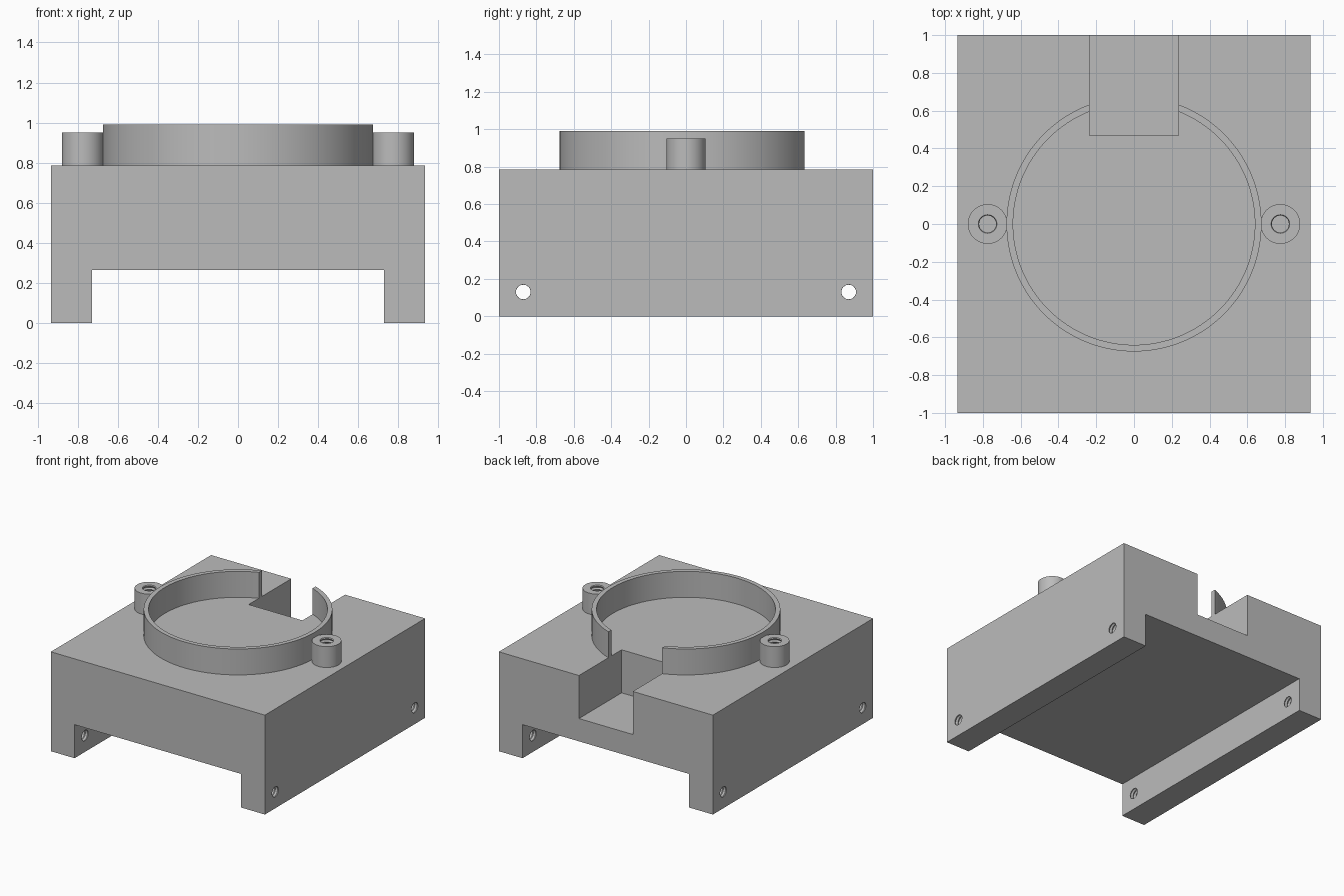
import bpy, bmesh, math
from mathutils import Matrix

cube = bpy.data.objects.get("Cube")
if cube:
    bpy.data.objects.remove(cube, do_unlink=True)

grey = bpy.data.materials.new("plain grey")
grey.use_nodes = True
colour = (0.5, 0.5, 0.5, 1)
grey.diffuse_color = colour
grey.node_tree.nodes["Principled BSDF"].inputs["Base Color"].default_value = colour

HALF_W, HALF_L, TOP = 0.935, 1.0, 0.785
LEG_IN, LEG_TOP = 0.728, 0.265
SLOT_W, SLOT_Y, SLOT_Z = 0.235, 0.468, 0.445
SINK = 0.01


def finish(name, bm):
    bmesh.ops.recalc_face_normals(bm, faces=bm.faces)
    mesh = bpy.data.meshes.new(name)
    bm.to_mesh(mesh)
    bm.free()
    mesh.materials.append(grey)
    ob = bpy.data.objects.new(name, mesh)
    bpy.context.collection.objects.link(ob)
    return ob


def prism(name, profile, y0, y1):
    """Extrude an x-z outline along y."""
    bm = bmesh.new()
    face = bm.faces.new([bm.verts.new((x, y0, z)) for x, z in profile])
    ext = bmesh.ops.extrude_face_region(bm, geom=[face])
    verts = [v for v in ext["geom"] if isinstance(v, bmesh.types.BMVert)]
    bmesh.ops.translate(bm, verts=verts, vec=(0, y1 - y0, 0))
    return finish(name, bm)


def lathe(name, profile, segments, matrix=Matrix(), closed=False):
    """Spin an r-z profile about z; an open profile is capped at both ends."""
    bm = bmesh.new()
    rings = []
    for r, z in profile:
        rings.append([bm.verts.new((r * math.cos(a), r * math.sin(a), z))
                      for a in (2 * math.pi * i / segments for i in range(segments))])
    pairs = list(zip(rings, rings[1:]))
    if closed:
        pairs.append((rings[-1], rings[0]))
    else:
        bm.faces.new(rings[0])
        bm.faces.new(rings[-1])
    for a, b in pairs:
        for i in range(segments):
            j = (i + 1) % segments
            bm.faces.new((a[i], a[j], b[j], b[i]))
    bmesh.ops.transform(bm, matrix=matrix, verts=bm.verts)
    return finish(name, bm)


def thread_cutter(name, minor, major, length, matrix, pitch=0.026):
    """Ribbed cylinder that leaves thread-like grooves in a hole."""
    turns = round(length / pitch)
    profile = []
    for i in range(turns):
        z = i * length / turns
        profile += [(minor, z), (major, z + length / turns / 2)]
    profile.append((minor, length))
    return lathe(name, profile, 24, matrix)


def cut(ob, cutters):
    bpy.context.view_layer.objects.active = ob
    for c in cutters:
        c.hide_render = True
        mod = ob.modifiers.new("cut", "BOOLEAN")
        mod.operation = "DIFFERENCE"
        mod.solver = "EXACT"
        mod.object = c
        bpy.ops.object.modifier_apply(modifier=mod.name)


def smooth(ob):
    bpy.ops.object.select_all(action="DESELECT")
    ob.select_set(True)
    bpy.context.view_layer.objects.active = ob
    bpy.ops.object.shade_smooth_by_angle(angle=math.radians(30))


# Block standing on two long side rails
half = [(HALF_W, TOP), (HALF_W, 0), (LEG_IN, 0), (LEG_IN, LEG_TOP)]
outline = half + [(-x, z) for x, z in reversed(half)]
body = prism("base_block", outline, -HALF_L, HALF_L)

# Raised rim
ring = lathe("round_rim", [(0.64, TOP - SINK), (0.675, TOP - SINK), (0.675, 0.99), (0.64, 0.99)],
             128, closed=True)

# Rear slot through the block and rim
slot = prism("slot_cutter", [(-SLOT_W, SLOT_Z), (SLOT_W, SLOT_Z), (SLOT_W, 1.2), (-SLOT_W, 1.2)],
             SLOT_Y, HALF_L + 0.1)
cut(body, [slot])
cut(ring, [slot])
cutters = [slot]

# Screw posts with threaded sockets
posts = []
for side, label in ((1, "left"), (-1, "right")):
    x = side * 0.775
    post = lathe(label + "_screw_post", [(0.105, TOP - SINK), (0.105, 0.95)], 48,
                 Matrix.Translation((x, 0, 0)))
    socket = thread_cutter(label + "_socket_cutter", 0.045, 0.054, 0.37,
                           Matrix.Translation((x, 0, 0.6)))
    cut(post, [socket])
    cut(body, [socket])
    posts.append(post)
    cutters.append(socket)

# Threaded cross holes near the rail ends
for sx in (1, -1):
    for sy in (1, -1):
        place = Matrix.Translation((sx * 0.83 - 0.13, sy * 0.87, 0.13)) @ Matrix.Rotation(math.pi / 2, 4, "Y")
        hole = thread_cutter("rail_hole_cutter", 0.039, 0.047, 0.26, place)
        cut(body, [hole])
        cutters.append(hole)

for c in cutters:
    bpy.data.objects.remove(c, do_unlink=True)
for ob in [body, ring] + posts:
    smooth(ob)
